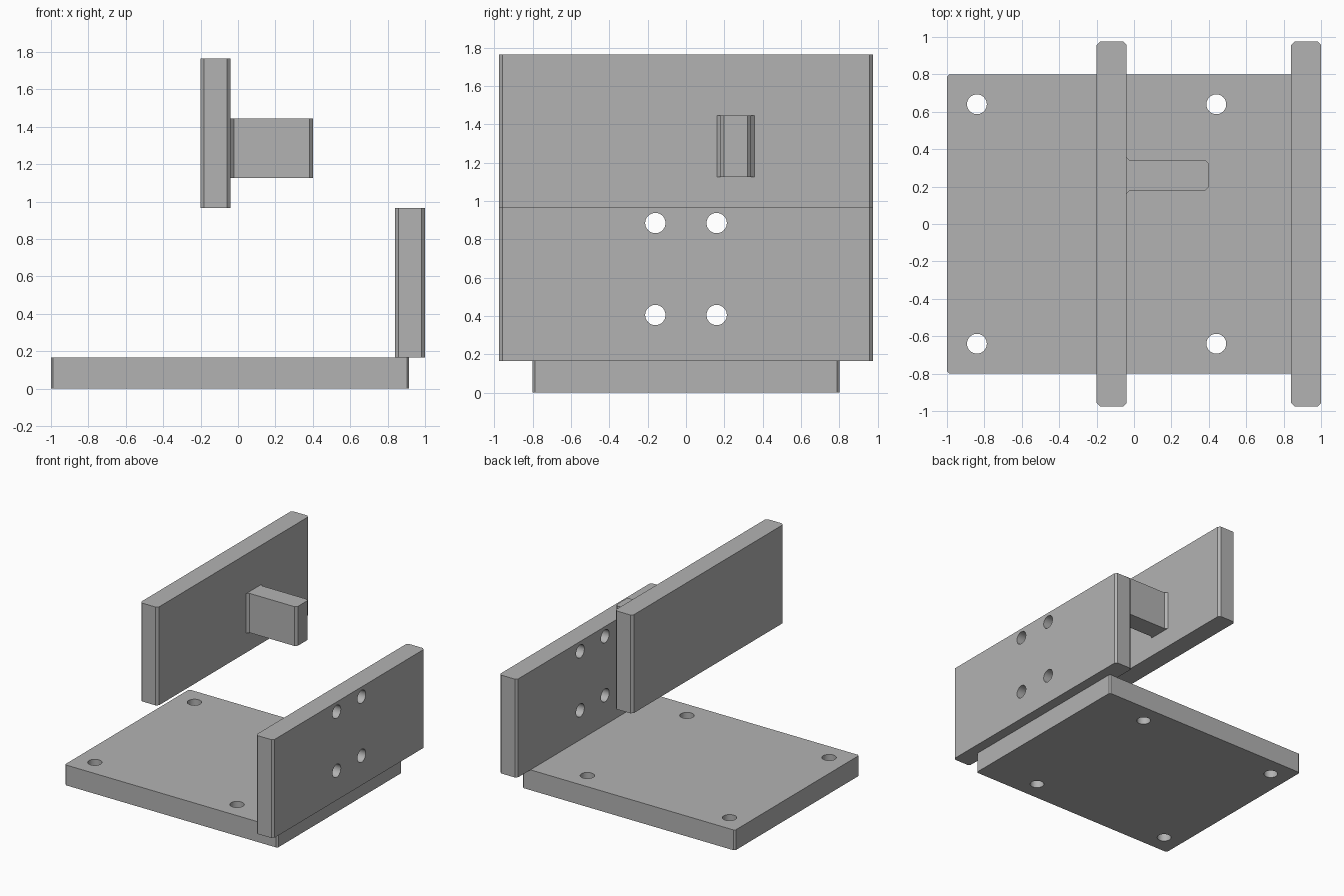
import bpy
import bmesh
from math import pi
from mathutils import Matrix

cube = bpy.data.objects.get("Cube")
if cube:
    bpy.data.objects.remove(cube, do_unlink=True)

grey = bpy.data.materials.new("plain_grey")
grey.use_nodes = True
colour = (0.45, 0.45, 0.45, 1)
grey.diffuse_color = colour
grey.node_tree.nodes["Principled BSDF"].inputs["Base Color"].default_value = colour


def finish(name, bm):
    bmesh.ops.recalc_face_normals(bm, faces=bm.faces)
    mesh = bpy.data.meshes.new(name)
    bm.to_mesh(mesh)
    bm.free()
    mesh.materials.append(grey)
    obj = bpy.data.objects.new(name, mesh)
    bpy.context.collection.objects.link(obj)
    return obj


def prism(name, outline, z0, z1):
    """Extrude a plan outline from z0 up to z1."""
    bm = bmesh.new()
    face = bm.faces.new([bm.verts.new((x, y, z0)) for x, y in outline])
    top = bmesh.ops.extrude_face_region(bm, geom=[face])["geom"]
    verts = [v for v in top if isinstance(v, bmesh.types.BMVert)]
    bmesh.ops.translate(bm, verts=verts, vec=(0, 0, z1 - z0))
    return finish(name, bm)


def plate(name, x0, x1, half_y, z0, z1, c):
    """Upright-edged slab with its vertical corners cut by c."""
    right = [(x1 - c, -half_y), (x1, c - half_y), (x1, half_y - c), (x1 - c, half_y)]
    left = [(x0 + c, half_y), (x0, half_y - c), (x0, c - half_y), (x0 + c, -half_y)]
    return prism(name, right + left, z0, z1)


def drill(obj, centres, axis):
    """Cut round through holes along the given axis."""
    bm = bmesh.new()
    turn = Matrix.Rotation(pi / 2, 4, "Y") if axis == "X" else Matrix()
    for c in centres:
        bmesh.ops.create_cone(bm, cap_ends=True, segments=40, radius1=0.053,
                              radius2=0.053, depth=0.5,
                              matrix=Matrix.Translation(c) @ turn)
    cutter = finish("hole_cutter", bm)
    cutter.hide_render = True
    mod = obj.modifiers.new("holes", "BOOLEAN")
    mod.object = cutter
    mod.solver = "EXACT"
    bpy.ops.object.select_all(action="DESELECT")
    bpy.context.view_layer.objects.active = obj
    obj.select_set(True)
    bpy.ops.object.modifier_apply(modifier=mod.name)
    bpy.data.objects.remove(cutter, do_unlink=True)
    bpy.ops.object.shade_smooth_by_angle(angle=pi / 6)


# Base slab with four mounting holes
base = plate("base_plate", -1, 0.915, 0.8, 0, 0.165, 0.012)
drill(base, [(x, y, 0.08) for x in (-0.84, 0.44) for y in (-0.64, 0.64)], "Z")

# Side wall standing on the base edge, with four holes
wall = plate("side_wall", 0.84, 1, 0.975, 0.165, 0.965, 0.018)
drill(wall, [(0.92, y, z) for y in (-0.16, 0.16) for z in (0.405, 0.885)], "X")

# Raised wall
plate("raised_wall", -0.2, -0.04, 0.975, 0.965, 1.765, 0.018)

# Tab on the raised wall: flared root, cut tip corners
half = [(-0.04, 0.098), (-0.022, 0.08), (0.382, 0.08), (0.4, 0.062)]
mid = 0.26
outline = [(x, mid + d) for x, d in half] + [(x, mid - d) for x, d in reversed(half)]
prism("tab", outline, 1.125, 1.445)
